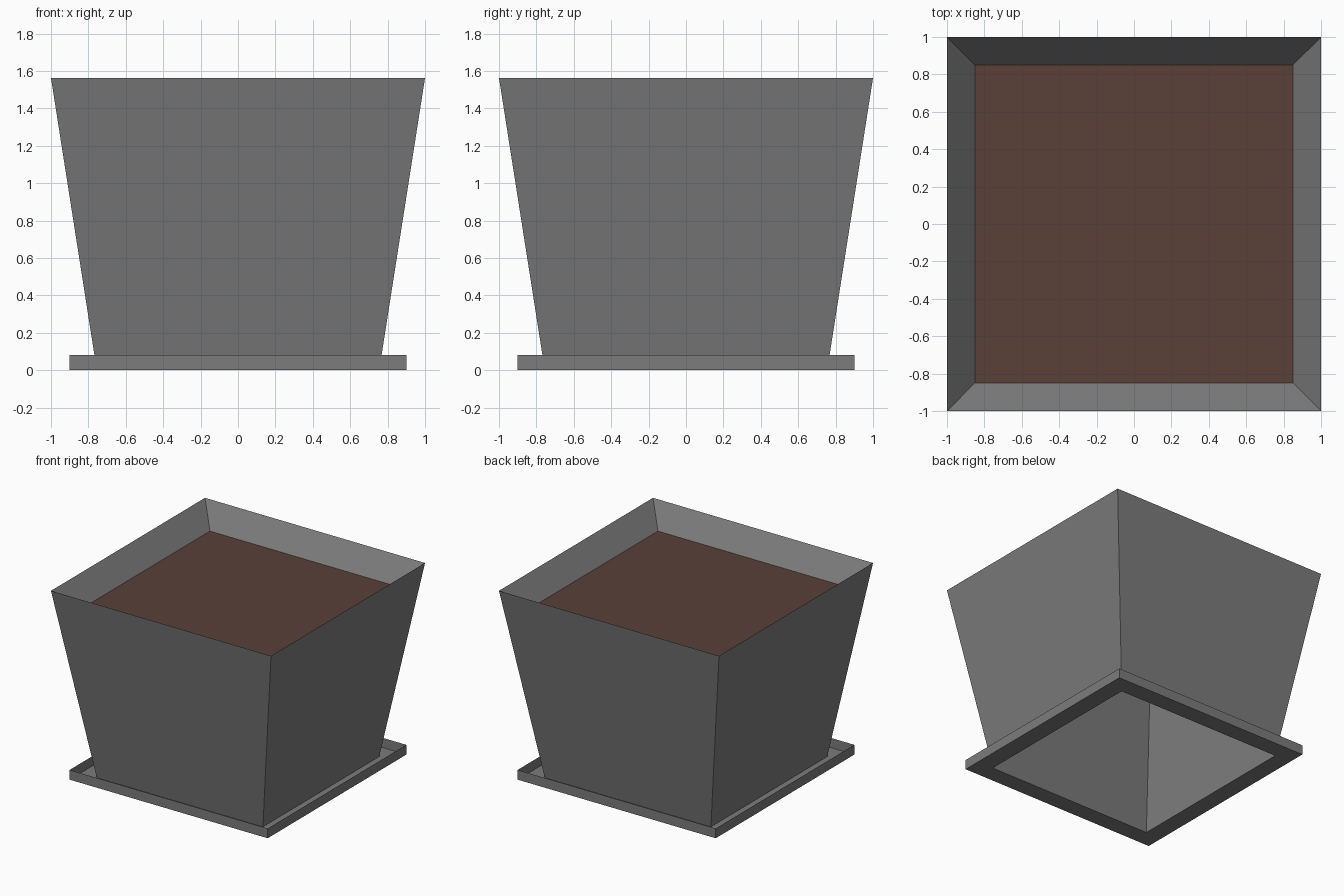
import bpy, bmesh

if "Cube" in bpy.data.objects:
    bpy.data.objects.remove(bpy.data.objects["Cube"])


def material(name, rgb):
    m = bpy.data.materials.new(name)
    m.diffuse_color = (*rgb, 1.0)
    m.use_nodes = True
    m.node_tree.nodes["Principled BSDF"].inputs["Base Color"].default_value = m.diffuse_color
    return m


def square_shell(name, rings, mat, cap=False):
    """Sweep a square through (half_width, z) rings as a thin sheet; optionally cap the last ring."""
    bm = bmesh.new()
    loops = [[bm.verts.new((sx * h, sy * h, z))
              for sx, sy in ((-1, -1), (1, -1), (1, 1), (-1, 1))] for h, z in rings]
    for a, b in zip(loops, loops[1:]):
        for i in range(4):
            j = (i + 1) % 4
            bm.faces.new((a[i], a[j], b[j], b[i]))
    if cap:
        bm.faces.new(loops[-1])
    mesh = bpy.data.meshes.new(name)
    bm.to_mesh(mesh)
    bm.free()
    mesh.materials.append(mat)
    ob = bpy.data.objects.new(name, mesh)
    bpy.context.collection.objects.link(ob)
    return ob


grey = material("dark_grey_plastic", (0.2, 0.2, 0.204))
brown = material("brown_soil", (0.102, 0.051, 0.04))

SOIL_HALF, SOIL_Z = 0.85, 1.387

# Pot: open-bottomed tapered wall, folding over a sharp rim down to the soil
square_shell("pot", [(0.755, 0.0), (1.0, 1.563), (SOIL_HALF, SOIL_Z)], grey)

# Saucer: floor ring around the pot foot with a thin upright lip
square_shell("saucer", [(0.755, 0.0), (0.9, 0.0), (0.9, 0.08)], grey)

# Soil: flat square surface
square_shell("soil", [(SOIL_HALF, SOIL_Z)], brown, cap=True)
